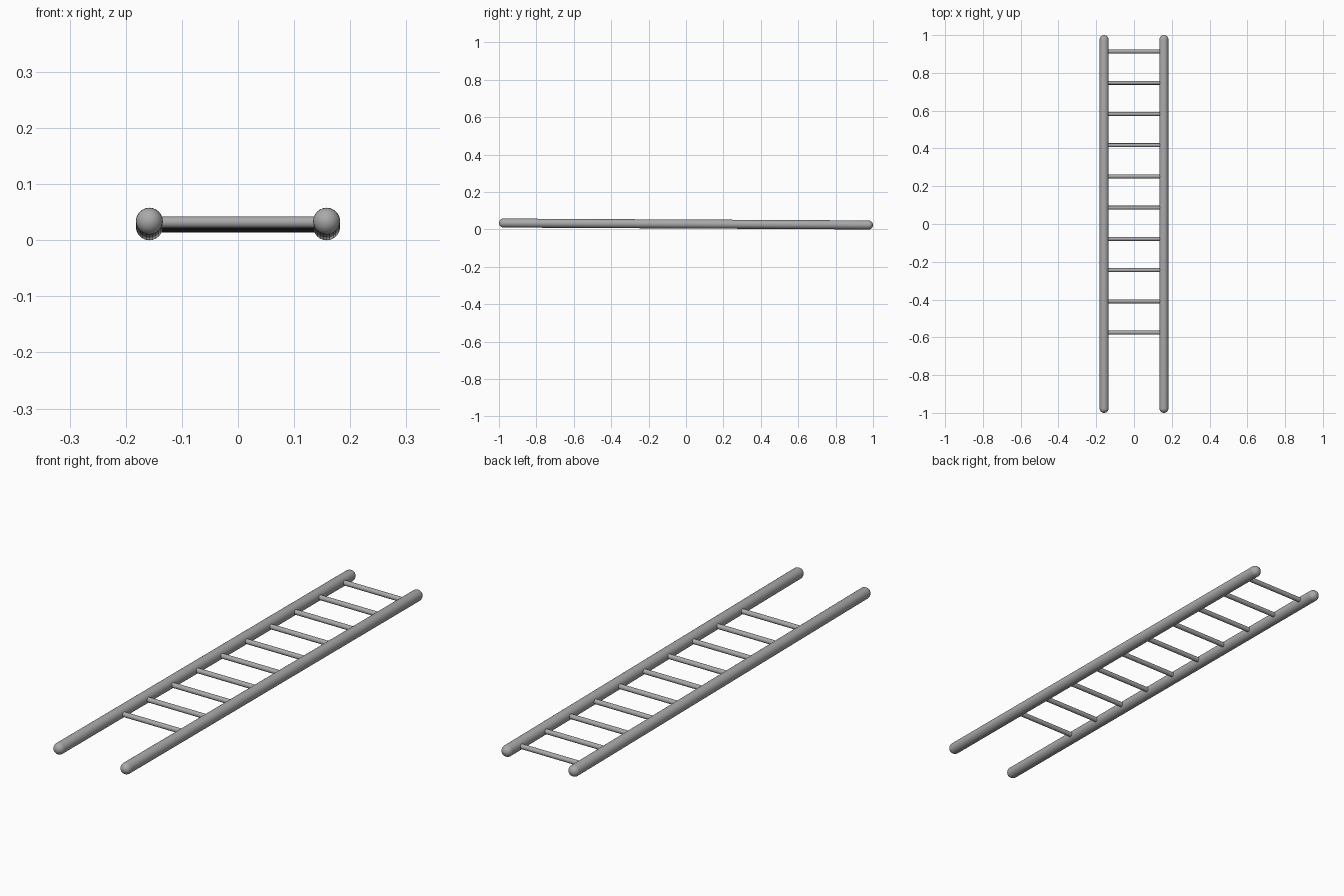
import bpy, bmesh, math
from mathutils import Matrix, Vector

cube = bpy.data.objects.get("Cube")
if cube:
    bpy.data.objects.remove(cube)

RAIL_R, RUNG_R = 0.024, 0.0105
RAIL_X = 0.158
Z_FRONT, Z_BACK = 0.034, 0.024
RUNGS, Y_FIRST, Y_LAST = 10, -0.575, 0.913
TILT = math.atan2(Z_BACK - Z_FRONT, 2 - 2 * RAIL_R)

grey = bpy.data.materials.new("grey_metal")
grey.use_nodes = True
colour = (0.4, 0.4, 0.4, 1)
grey.diffuse_color = colour
grey.node_tree.nodes["Principled BSDF"].inputs["Base Color"].default_value = colour


def finish(name, bm):
    mesh = bpy.data.meshes.new(name)
    bm.to_mesh(mesh)
    bm.free()
    mesh.materials.append(grey)
    obj = bpy.data.objects.new(name, mesh)
    bpy.context.collection.objects.link(obj)
    bpy.ops.object.select_all(action='DESELECT')
    obj.select_set(True)
    bpy.context.view_layer.objects.active = obj
    bpy.ops.object.shade_smooth_by_angle(angle=math.radians(40))
    return obj


def rail(name, x):
    """Round-ended pole: a sphere cut at its equator and stretched apart."""
    bm = bmesh.new()
    bmesh.ops.create_uvsphere(bm, u_segments=24, v_segments=12, radius=RAIL_R)
    half = 1 - RAIL_R
    equator = [e for e in bm.edges if all(abs(v.co.z) < 1e-5 for v in e.verts)]
    bmesh.ops.split_edges(bm, edges=equator)
    for f in bm.faces:
        side = 1 if f.calc_center_median().z > 0 else -1
        for v in f.verts:
            if abs(v.co.z) < half / 2:
                v.co.z += side * half
    rims = [e for e in bm.edges if e.is_boundary]
    bmesh.ops.bridge_loops(bm, edges=rims)
    bmesh.ops.recalc_face_normals(bm, faces=bm.faces)
    # Lay the pole along y with its slight slope
    turn = Matrix.Rotation(TILT - math.pi / 2, 4, 'X')
    shift = Matrix.Translation((x, 0, (Z_FRONT + Z_BACK) / 2))
    bmesh.ops.transform(bm, matrix=shift @ turn, verts=bm.verts)
    finish(name, bm)


def rung(name, y):
    z = (Z_FRONT + Z_BACK) / 2 + y * math.tan(TILT)
    bm = bmesh.new()
    bmesh.ops.create_cone(bm, cap_ends=True, segments=16, radius1=RUNG_R,
                          radius2=RUNG_R, depth=2 * RAIL_X)
    turn = Matrix.Rotation(math.pi / 2, 4, 'Y')
    bmesh.ops.transform(bm, matrix=Matrix.Translation((0, y, z)) @ turn, verts=bm.verts)
    finish(name, bm)


# Side rails
rail("left_rail", RAIL_X)
rail("right_rail", -RAIL_X)

# Evenly spaced rungs
for i in range(RUNGS):
    rung(f"rung_{i + 1}", Y_FIRST + (Y_LAST - Y_FIRST) * i / (RUNGS - 1))
